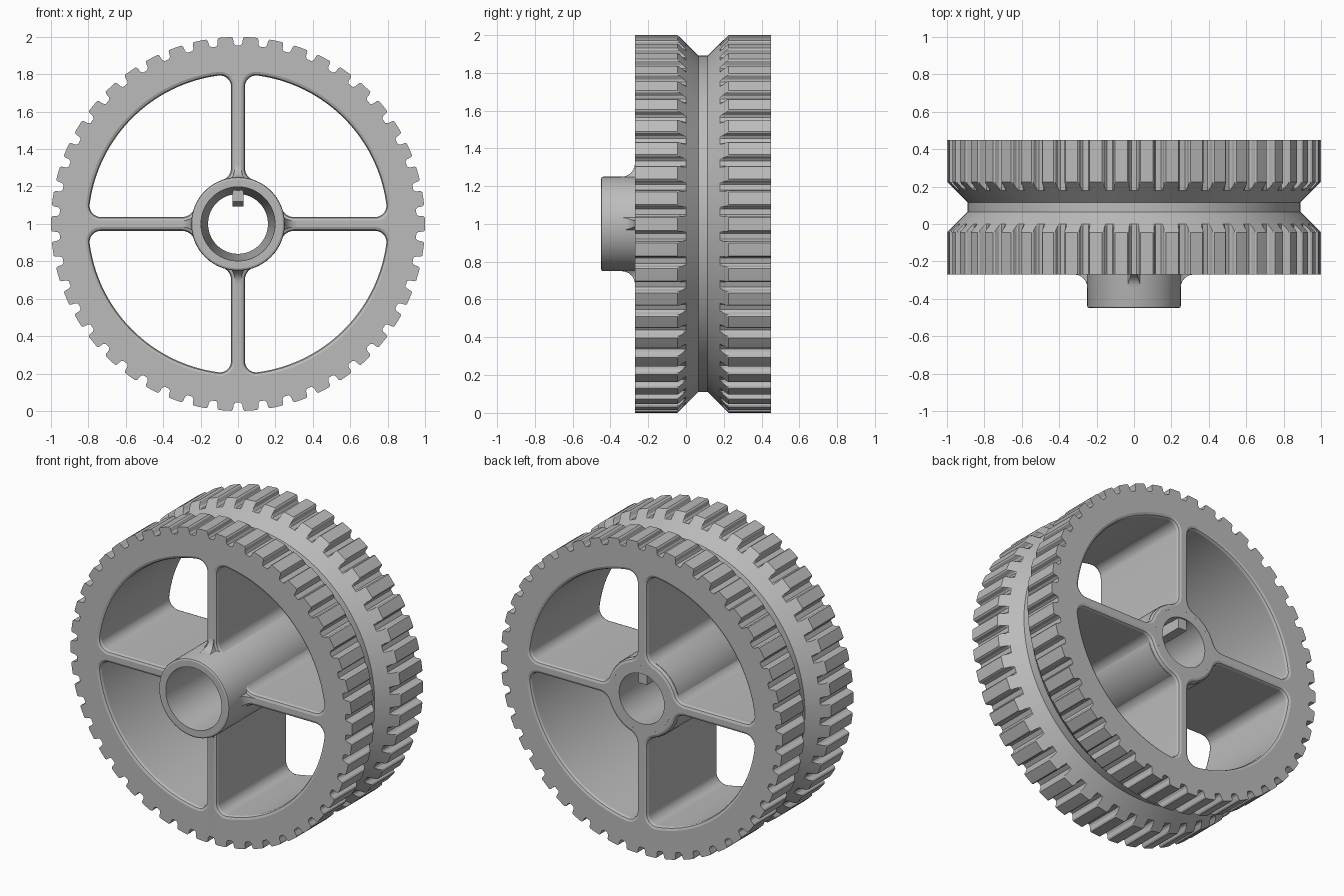
import bpy, bmesh
from math import pi, tau, cos, sin, sqrt, atan2, radians

cube = bpy.data.objects.get("Cube")
if cube:
    bpy.data.objects.remove(cube)

FRONT, BACK, HUB_FRONT = -0.27, 0.45, -0.45
TEETH = 46
GROOVE_MID = 0.09

grey = bpy.data.materials.new("light grey")
grey.use_nodes = True
grey.diffuse_color = (0.5, 0.5, 0.5, 1)
grey.node_tree.nodes["Principled BSDF"].inputs["Base Color"].default_value = (0.5, 0.5, 0.5, 1)


def make_object(name, bm):
    bmesh.ops.recalc_face_normals(bm, faces=bm.faces)
    mesh = bpy.data.meshes.new(name)
    bm.to_mesh(mesh)
    bm.free()
    mesh.materials.append(grey)
    obj = bpy.data.objects.new(name, mesh)
    bpy.context.collection.objects.link(obj)
    return obj


def bridge(bm, a, b):
    n = len(a)
    for i in range(n):
        j = (i + 1) % n
        bm.faces.new((a[i], a[j], b[j], b[i]))


def revolve(name, profile, outline):
    """Spin a closed (radius, y) profile; outline is (angle, largest radius)."""
    bm = bmesh.new()
    rings = [[bm.verts.new((min(r, lim) * cos(a), y, 1 + min(r, lim) * sin(a)))
              for a, lim in outline] for r, y in profile]
    for k, ring in enumerate(rings):
        bridge(bm, ring, rings[(k + 1) % len(rings)])
    return make_object(name, bm)


def arc(cx, cz, r, a0, a1, n):
    return [(cx + r * cos(a0 + (a1 - a0) * i / n), cz + r * sin(a0 + (a1 - a0) * i / n))
            for i in range(n + 1)]


def pocket_outline(d):
    """Rounded quarter-sector opening between two spokes, grown outward by d."""
    t, rim, hub, c, f = 0.037 - d, 0.80 + d, 0.248 - d, 0.06 + d, 0.07 + d
    # rim corner and hub corner beside the upright spoke
    px, pz = t + c, sqrt((rim - c) ** 2 - (t + c) ** 2)
    qx, qz = t + f, sqrt((hub + f) ** 2 - (t + f) ** 2)
    top, low = atan2(pz, px), atan2(qz, qx)
    pts = arc(qx, qz, f, low + pi, pi, 8)
    pts += arc(px, pz, c, pi, top, 8)
    pts += arc(0, 0, rim, top, pi / 2 - top, 40)[1:-1]
    pts += arc(pz, px, c, pi / 2 - top, -pi / 2, 8)
    pts += arc(qz, qx, f, -pi / 2, -pi / 2 - low, 8)
    pts += arc(0, 0, hub, pi / 2 - low, low, 10)[1:-1]
    return pts


# Toothed outline: one rounded slot then one tooth, repeated
slot = [(-0.034, 1), (-0.027, 0.992), (-0.024, 0.967), (-0.015, 0.955)]
slot += [(-a, r) for a, r in reversed(slot)] + [(pi / TEETH, 1)]
toothed = [(pi / 2 + tau * k / TEETH + a, r) for k in range(TEETH) for a, r in slot]

# Wheel body: twin toothed rims, V groove, and the flare at the hub's foot
steps = [1, 0.992, 0.967, 0.955, 0.89]
front_slope = [(r, GROOVE_MID - 0.025 - (r - 0.89)) for r in steps]
back_slope = [(r, 2 * GROOVE_MID - y) for r, y in reversed(front_slope)]
flare = arc(0.32, FRONT - 0.07, 0.07, pi, pi / 2, 6)
profile = [(0.21, FRONT - 0.07)] + flare + [(1, FRONT)]
profile += front_slope + back_slope + [(1, BACK), (0.21, BACK)]
wheel = revolve("wheel_body", profile, toothed)

# Pocket cutter with eased edges at both mouths
E = 0.02
bm = bmesh.new()
sections = [(FRONT - 0.13, E), (FRONT, E), (FRONT + 0.3 * E, 0.3 * E), (FRONT + E, 0),
            (BACK - E, 0), (BACK - 0.3 * E, 0.3 * E), (BACK, E), (BACK + 0.1, E)]
for q in range(4):
    ca, sa = round(cos(q * pi / 2)), round(sin(q * pi / 2))
    rings = [[bm.verts.new((x * ca - z * sa, y, 1 + x * sa + z * ca))
              for x, z in pocket_outline(d)] for y, d in sections]
    for a, b in zip(rings, rings[1:]):
        bridge(bm, a, b)
    bm.faces.new(rings[0])
    bm.faces.new(rings[-1])
cutter = make_object("pocket_cutter", bm)
cutter.hide_render = True

cut = wheel.modifiers.new("spoke pockets", 'BOOLEAN')
cut.operation = 'DIFFERENCE'
cut.solver = 'EXACT'
cut.object = cutter
bpy.context.view_layer.update()
graph = bpy.context.evaluated_depsgraph_get()
wheel_mesh = bpy.data.meshes.new_from_object(wheel.evaluated_get(graph))
wheel.modifiers.clear()
wheel.data = wheel_mesh
bpy.data.objects.remove(cutter)

# Hub sleeve with a tapered bore
circle = [(tau * i / 96, 9) for i in range(96)]
hub = revolve("hub", [(0.198, HUB_FRONT), (0.238, HUB_FRONT), (0.247, HUB_FRONT + 0.004),
                      (0.25, HUB_FRONT + 0.013), (0.25, BACK - 0.03), (0.21, BACK - 0.03),
                      (0.21, BACK), (0.16, BACK)], circle)

# Key inside the bore, with a sloped nose
bm = bmesh.new()
sides = [[bm.verts.new((x, y, z)) for y, z in
          ((0.0, 1.19), (0.0, 1.12), (0.06, 1.092), (BACK - 0.01, 1.092), (BACK - 0.01, 1.19))]
         for x in (-0.03, 0.03)]
bridge(bm, *sides)
for s in sides:
    bm.faces.new(s)
key = make_object("bore_key", bm)

# Smooth the round surfaces, keep the edges crisp
bpy.ops.object.select_all(action='DESELECT')
for obj in (wheel, hub, key):
    obj.select_set(True)
bpy.context.view_layer.objects.active = wheel
bpy.ops.object.shade_smooth_by_angle(angle=radians(20))
